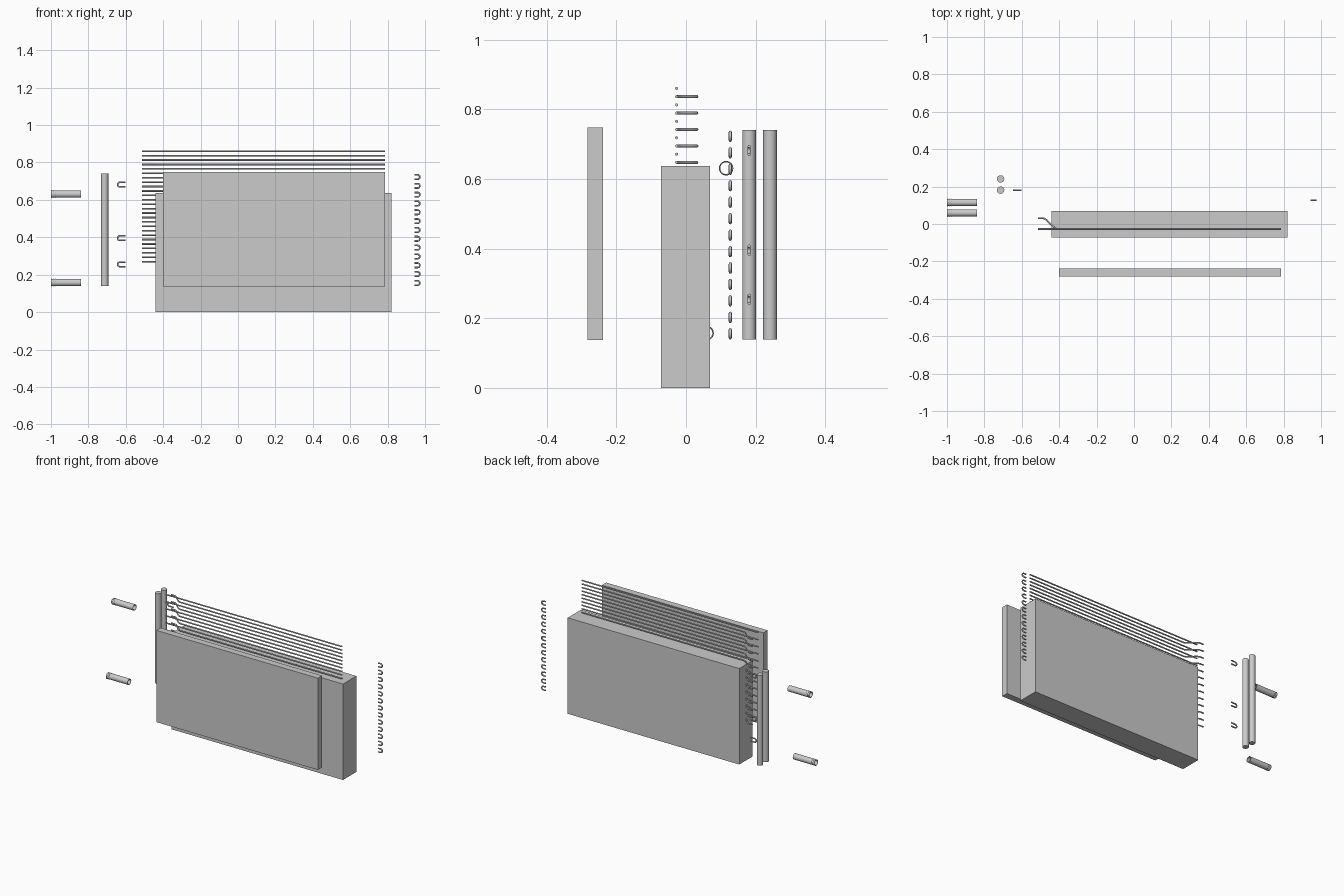
import bpy, bmesh
from math import pi, sin, cos, radians

if "Cube" in bpy.data.objects:
    bpy.data.objects.remove(bpy.data.objects["Cube"])

R = 0.0045        # small copper tube radius
PITCH = 0.0236    # tube spacing


def box(name, x0, x1, y0, y1, z0, z1):
    bpy.ops.mesh.primitive_cube_add(size=1, location=((x0+x1)/2, (y0+y1)/2, (z0+z1)/2))
    o = bpy.context.object
    o.name = name
    o.scale = (x1-x0, y1-y0, z1-z0)
    bpy.ops.object.transform_apply(location=False, rotation=False, scale=True)
    return o


def smooth(o):
    bpy.ops.object.select_all(action='DESELECT')
    o.select_set(True)
    bpy.context.view_layer.objects.active = o
    bpy.ops.object.shade_smooth_by_angle(angle=radians(40))


def sweep(name, pts, r=R):
    # round tube along a polyline, capped at both ends
    cu = bpy.data.curves.new(name, 'CURVE')
    cu.dimensions = '3D'
    cu.bevel_depth = r
    cu.bevel_resolution = 2
    cu.use_fill_caps = True
    sp = cu.splines.new('POLY')
    sp.points.add(len(pts)-1)
    for p, c in zip(sp.points, pts):
        p.co = (*c, 1)
    o = bpy.data.objects.new(name, cu)
    bpy.context.collection.objects.link(o)
    return o


def u_bend(name, x_end, y, z, leg, side):
    # two straight legs joined by a half circle; side = bulge direction in x
    r = PITCH/2
    xc = x_end + side*leg
    pts = [(x_end, y, z+r)]
    for k in range(13):
        a = pi/2 - pi*k/12
        pts.append((xc + side*r*cos(a), y, z + r*sin(a)))
    pts.append((x_end, y, z-r))
    return sweep(name, pts)


def lathe_x(name, profile, x, y, z, n=32):
    # closed (x, radius) profile revolved about the x axis
    bm = bmesh.new()
    rings = [[bm.verts.new((px, r*cos(2*pi*k/n), r*sin(2*pi*k/n))) for k in range(n)]
             for px, r in profile]
    for i, a in enumerate(rings):
        b = rings[(i+1) % len(rings)]
        for k in range(n):
            bm.faces.new((a[k], a[(k+1) % n], b[(k+1) % n], b[k]))
    bmesh.ops.recalc_face_normals(bm, faces=bm.faces)
    me = bpy.data.meshes.new(name)
    bm.to_mesh(me)
    bm.free()
    o = bpy.data.objects.new(name, me)
    o.location = (x, y, z)
    bpy.context.collection.objects.link(o)
    smooth(o)
    return o


# main coil block and the separate fin pack in front of it
box("coil_block", -0.44, 0.822, -0.071, 0.069, 0, 0.638)
box("fin_pack", -0.402, 0.785, -0.282, -0.238, 0.138, 0.748)

# copper tubes: alternate ones swing back at the left end
Y0, Y1 = -0.027, 0.031
for i in range(26):
    z = 0.27 + i*PITCH
    if i % 2:
        sweep(f"copper_tube_{i}", [(-0.512, Y0, z), (0.785, Y0, z)])
    else:
        pts = [(-0.512, Y1, z)]
        for k in range(11):
            t = k/10
            pts.append((-0.49 + 0.085*t, Y1 + (Y0-Y1)*t*t*(3-2*t), z))
        pts.append((0.785, Y0, z))
        sweep(f"copper_tube_{i}", pts)

# rear return bends
for i in range(13):
    u_bend(f"rear_return_bend_{i}", 0.944, 0.127, 0.156 + i*2*PITCH, 0.016, 1)

# front crossover bends
for i, z in enumerate((0.682, 0.396, 0.255)):
    u_bend(f"front_bend_{i}", -0.602, 0.181, z, 0.03, -1)

# upright collectors
for name, y in (("straight_entry_collector", 0.181), ("offset_collector", 0.241)):
    bpy.ops.mesh.primitive_cylinder_add(vertices=32, radius=0.0195, depth=0.6,
                                        location=(-0.713, y, 0.44))
    o = bpy.context.object
    o.name = name
    smooth(o)

# hollow connection pipes with thread rings
for i, (y, z) in enumerate(((0.115, 0.631), (0.059, 0.158))):
    lathe_x(f"connection_pipe_{i}", [(-0.998, 0.0195), (-0.84, 0.0195),
                                     (-0.84, 0.0165), (-0.998, 0.0165)], 0, y, z)
    for k in range(3):
        ring = [(0.002*cos(a*pi/4), 0.0188 + 0.002*sin(a*pi/4)) for a in range(8)]
        lathe_x(f"thread_ring_{i}_{k}", ring, -0.998 + 0.01*k, y, z)
